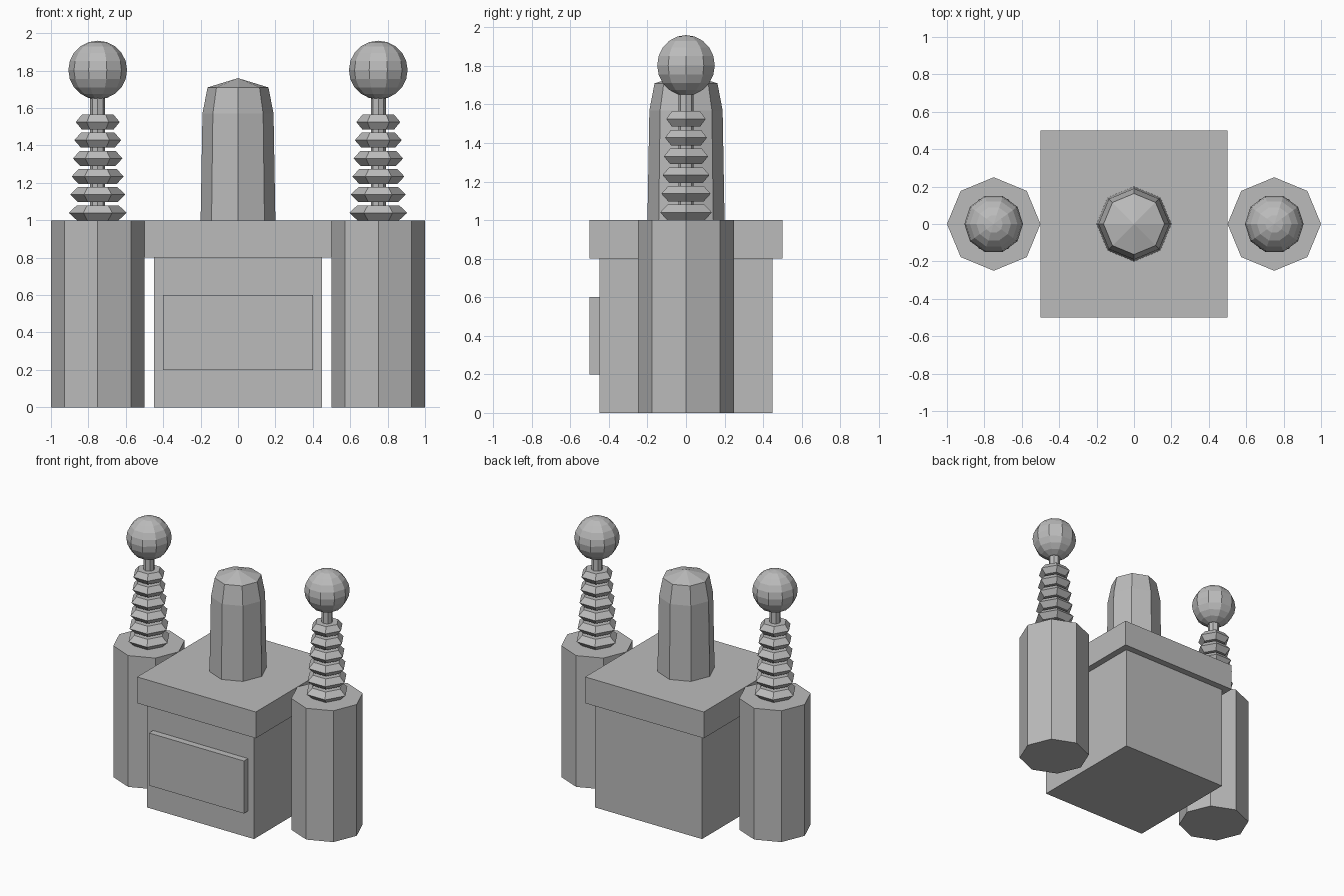
import bpy
import bmesh
from math import sin, cos, pi

if "Cube" in bpy.data.objects:
    bpy.data.objects.remove(bpy.data.objects["Cube"], do_unlink=True)

GREY = (0.5, 0.5, 0.5, 1)
grey = bpy.data.materials.new("plain grey")
grey.use_nodes = True
grey.diffuse_color = GREY
grey.node_tree.nodes["Principled BSDF"].inputs["Base Color"].default_value = GREY


def finish(name, bm, location):
    bmesh.ops.recalc_face_normals(bm, faces=bm.faces)
    mesh = bpy.data.meshes.new(name)
    bm.to_mesh(mesh)
    bm.free()
    mesh.materials.append(grey)
    obj = bpy.data.objects.new(name, mesh)
    obj.location = location
    bpy.context.collection.objects.link(obj)
    return obj


def box(name, size, location):
    bm = bmesh.new()
    bmesh.ops.create_cube(bm, size=1)
    bmesh.ops.scale(bm, vec=size, verts=bm.verts)
    return finish(name, bm, location)


def lathe(name, profile, sides, location):
    """Revolve (radius, height) points; radius 0 makes a tip, otherwise ends are capped."""
    bm = bmesh.new()
    rings = []
    for r, z in profile:
        if r < 1e-5:
            rings.append([bm.verts.new((0, 0, z))] * sides)
        else:
            rings.append([bm.verts.new((r * cos(2 * pi * i / sides), r * sin(2 * pi * i / sides), z))
                          for i in range(sides)])
    for low, high in zip(rings, rings[1:]):
        for i in range(sides):
            j = (i + 1) % sides
            corners = dict.fromkeys((low[i], low[j], high[j], high[i]))
            bm.faces.new(list(corners))
    for ring in (rings[0], rings[-1]):
        if ring[0] is not ring[1]:
            bm.faces.new(ring)
    return finish(name, bm, location)


# Central block with overhanging slab and front panel
box("body", (0.9, 0.9, 0.8), (0, 0, 0.4))
box("top_slab", (1, 1, 0.2), (0, 0, 0.9))
box("front_panel", (0.8, 0.05, 0.4), (0, -0.475, 0.4))

# Tapered central dome
lathe("dome", [(0.2, 0), (0.19, 0.57), (0.163, 0.71), (0, 0.76)], 8, (0, 0, 1))

# Side pillars carrying ribbed insulators and ball terminals
BALL = 0.157
ball_profile = [(BALL * sin(pi * k / 10), -BALL * cos(pi * k / 10)) for k in range(11)]
for side, x in (("left", 0.75), ("right", -0.75)):
    lathe(side + "_pillar", [(0.25, 0), (0.25, 1)], 8, (x, 0, 0))
    lathe(side + "_rod", [(0.04, 0), (0.04, 0.7)], 8, (x, 0, 1))
    for n in range(6):
        r = 0.155 - 0.0075 * n
        lathe(f"{side}_insulator_{n + 1}", [(r * 0.72, -0.04), (r, 0), (r * 0.72, 0.04)],
              6, (x, 0, 1.04 + 0.097 * n))
    lathe(side + "_ball", ball_profile, 10, (x, 0, 1.803))
